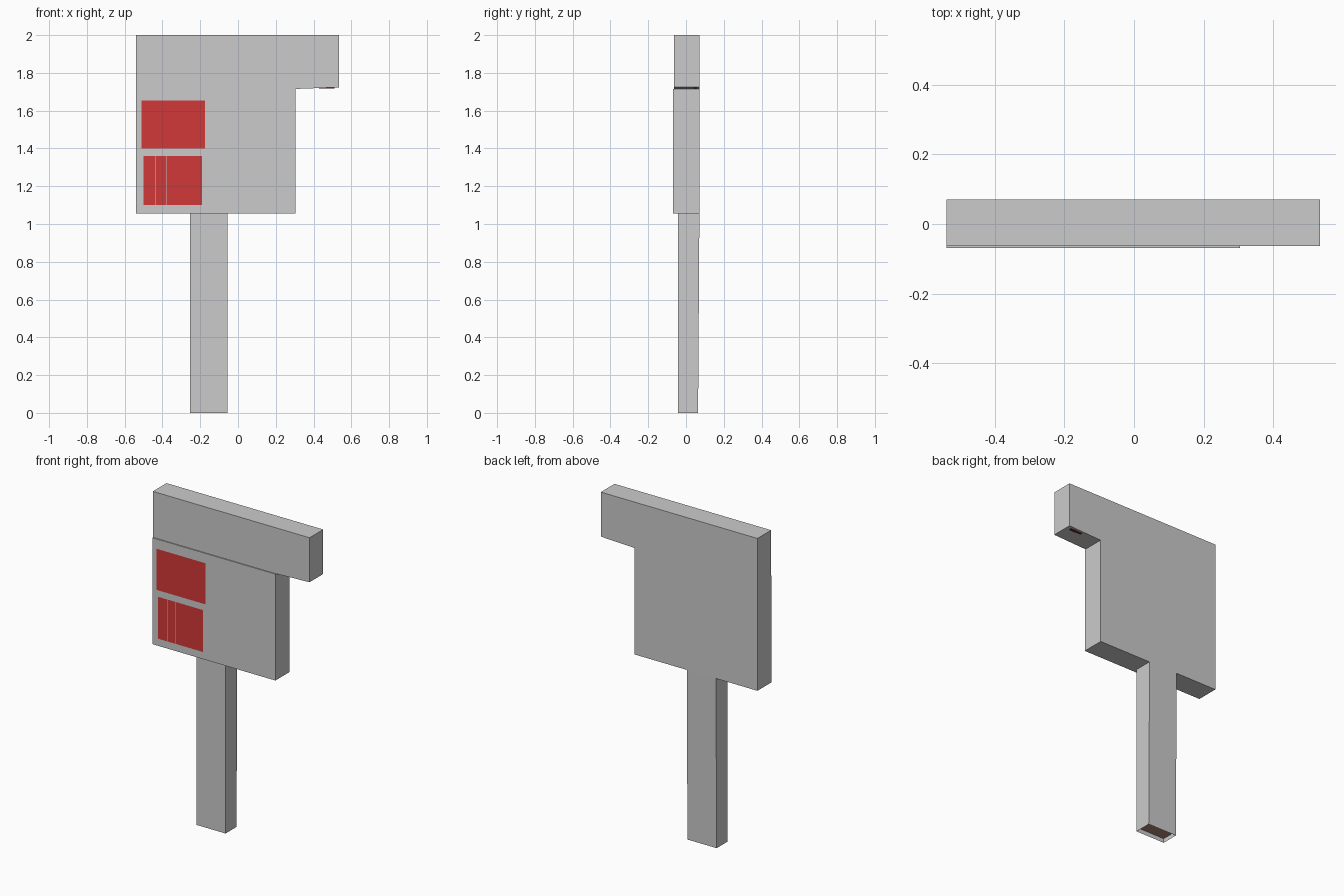
import bpy, bmesh

if "Cube" in bpy.data.objects:
    bpy.data.objects.remove(bpy.data.objects["Cube"])


def material(name, color):
    m = bpy.data.materials.new(name)
    m.diffuse_color = (*color, 1)
    m.use_nodes = True
    m.node_tree.nodes["Principled BSDF"].inputs["Base Color"].default_value = m.diffuse_color
    return m


def finish(name, bm, mat=None):
    bmesh.ops.recalc_face_normals(bm, faces=bm.faces)
    me = bpy.data.meshes.new(name)
    bm.to_mesh(me)
    bm.free()
    ob = bpy.data.objects.new(name, me)
    bpy.context.collection.objects.link(ob)
    if mat:
        me.materials.append(mat)
    return ob


def prism(name, outline, y0, y1, mat=None, skip=None):
    """Extrude an x-z outline from y0 to y1; skip drops faces pointing along a direction."""
    bm = bmesh.new()
    front = [bm.verts.new((x, y0, z)) for x, z in outline]
    back = [bm.verts.new((x, y1, z)) for x, z in outline]
    bm.faces.new(front)
    bm.faces.new(back[::-1])
    n = len(outline)
    for i in range(n):
        j = (i + 1) % n
        bm.faces.new((front[i], back[i], back[j], front[j]))
    bmesh.ops.recalc_face_normals(bm, faces=bm.faces)
    if skip:
        gone = [f for f in bm.faces if sum(a * b for a, b in zip(f.normal, skip)) > 0.9]
        bmesh.ops.delete(bm, geom=gone, context='FACES')
        me_normals = [f for f in bm.faces]
        bmesh.ops.recalc_face_normals(bm, faces=me_normals)
    return finish(name, bm, mat)


def rect(x0, x1, z0, z1):
    return [(x0, z0), (x1, z0), (x1, z1), (x0, z1)]


def plane(name, corners, mat):
    bm = bmesh.new()
    bm.faces.new([bm.verts.new(c) for c in corners])
    return finish(name, bm, mat)


red = material("red", (0.65, 0.04, 0.04))
dark_red = material("dark_red", (0.2, 0.02, 0.02))
brown = material("brown", (0.42, 0.25, 0.17))

# Board with overhanging header, one flush back
prism("sign_body", [(-0.54, 1.055), (0.305, 1.055), (0.305, 1.715),
                    (0.535, 1.724), (0.535, 2.0), (-0.54, 2.0)], -0.063, 0.071)

# Slightly raised front of the lower board
prism("board_front", rect(-0.54, 0.305, 1.055, 1.715), -0.069, -0.063, skip=(0, 1, 0))

# Post, open at the bottom, back leaning up to meet the board
post = prism("post", rect(-0.255, -0.055, 0, 1.055), -0.043, 0.071, skip=(0, 0, -1))
for v in post.data.vertices:
    if v.co.y > 0 and v.co.z < 0.5:
        v.co.y = 0.064

# Plate just inside the open foot of the post
plane("post_plug", [(-0.253, -0.041, 0.025), (-0.253, 0.062, 0.025),
                    (-0.057, 0.062, 0.025), (-0.057, -0.041, 0.025)], brown)

# Red panels on the board: one whole, one split in three
for name, x0, x1, z0, z1 in (("upper_panel", -0.51, -0.175, 1.40, 1.655),
                             ("lower_panel_left", -0.50, -0.437, 1.10, 1.36),
                             ("lower_panel_middle", -0.433, -0.382, 1.10, 1.36),
                             ("lower_panel_right", -0.378, -0.19, 1.10, 1.36)):
    plane(name, [(x, -0.0705, z) for x, z in rect(x0, x1, z0, z1)], red)

# Small strip beneath the overhang
prism("overhang_strip", rect(0.43, 0.51, 1.717, 1.723), 0.042, 0.056, dark_red)
